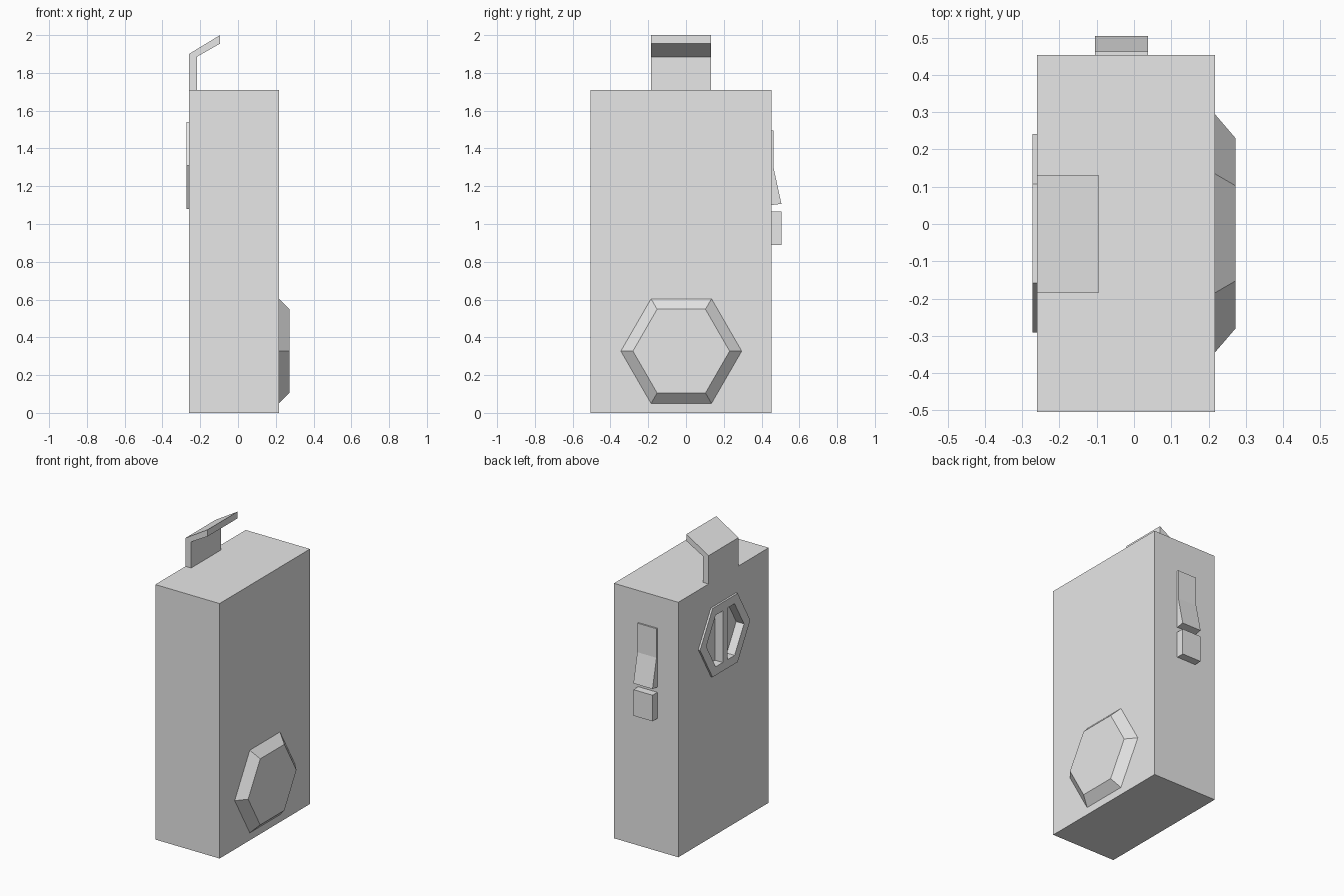
import bpy, bmesh
from math import cos, sin, pi
from mathutils import Vector

default = bpy.data.objects.get("Cube")
if default:
    bpy.data.objects.remove(default)

grey = bpy.data.materials.new("plain grey")
grey.use_nodes = True
colour = (0.8, 0.8, 0.8, 1)
grey.diffuse_color = colour
grey.node_tree.nodes["Principled BSDF"].inputs["Base Color"].default_value = colour


def loft(name, lower, upper):
    """Closed solid between two matching loops of 3D points."""
    bm = bmesh.new()
    a = [bm.verts.new(p) for p in lower]
    b = [bm.verts.new(p) for p in upper]
    bm.faces.new(a)
    bm.faces.new(b)
    for i in range(len(a)):
        j = (i + 1) % len(a)
        bm.faces.new((a[i], a[j], b[j], b[i]))
    bmesh.ops.recalc_face_normals(bm, faces=bm.faces)
    mesh = bpy.data.meshes.new(name)
    bm.to_mesh(mesh)
    bm.free()
    mesh.materials.append(grey)
    obj = bpy.data.objects.new(name, mesh)
    bpy.context.collection.objects.link(obj)
    return obj


def box(name, low, high):
    x, y, z = low
    X, Y, Z = high
    ring = [(x, y), (X, y), (X, Y), (x, Y)]
    return loft(name, [(*p, z) for p in ring], [(*p, Z) for p in ring])


def hexagon(x, y, z, radius):
    return [Vector((x, y + radius * cos(i * pi / 3), z + radius * sin(i * pi / 3)))
            for i in range(6)]


SIDE_L, SIDE_R = 0.217, -0.26
BACK, TOP = 0.453, 1.71
MID_Y = -0.025

# Main case
body = box("body", (SIDE_R, -0.505, 0), (SIDE_L, BACK, TOP))

# Bevelled hexagonal cap low on the left side
loft("hex_cap", hexagon(SIDE_L, MID_Y, 0.327, 0.32),
     hexagon(0.272, MID_Y, 0.327, 0.256))

# Hexagonal vent high on the right side, with two slots beside a bar
VENT_Z, OUTER, INNER, BAR = 1.31, 0.266, 0.2, 0.025
vent = loft("hex_vent", hexagon(SIDE_R, MID_Y, VENT_Z, OUTER),
            hexagon(-0.273, MID_Y, VENT_Z, OUTER))
for side in (-1, 1):
    half = INNER * 3 ** 0.5 / 2
    outline = [(BAR, -half), (INNER / 2, -half), (INNER, 0),
               (INNER / 2, half), (BAR, half)]
    loops = [[(x, MID_Y + side * u, VENT_Z + v) for u, v in outline]
             for x in (-0.3, SIDE_R + 0.045)]
    cutter = loft("slot_cutter", *loops)
    cutter.hide_render = True
    for target in (body, vent):
        cut = target.modifiers.new("slot", "BOOLEAN")
        cut.operation = "DIFFERENCE"
        cut.solver = "EXACT"
        cut.object = cutter
        bpy.context.view_layer.objects.active = target
        bpy.ops.object.modifier_apply(modifier=cut.name)
    bpy.data.objects.remove(cutter)

# Bent clip on top
clip = [(SIDE_R, TOP), (-0.218, TOP), (-0.218, 1.885),
        (-0.095, 1.955), (-0.095, 2.0), (SIDE_R, 1.9)]
loft("top_clip", [(x, -0.185, z) for x, z in clip], [(x, 0.132, z) for x, z in clip])

# Rocker lever and button on the back
X0, X1 = -0.105, 0.037
lever = [(BACK, 1.495), (0.463, 1.495), (0.463, 1.3), (0.505, 1.107), (BACK, 1.1)]
loft("back_lever", [(X0, y, z) for y, z in lever], [(X1, y, z) for y, z in lever])
box("back_button", (X0, BACK, 0.89), (X1, 0.505, 1.065))
